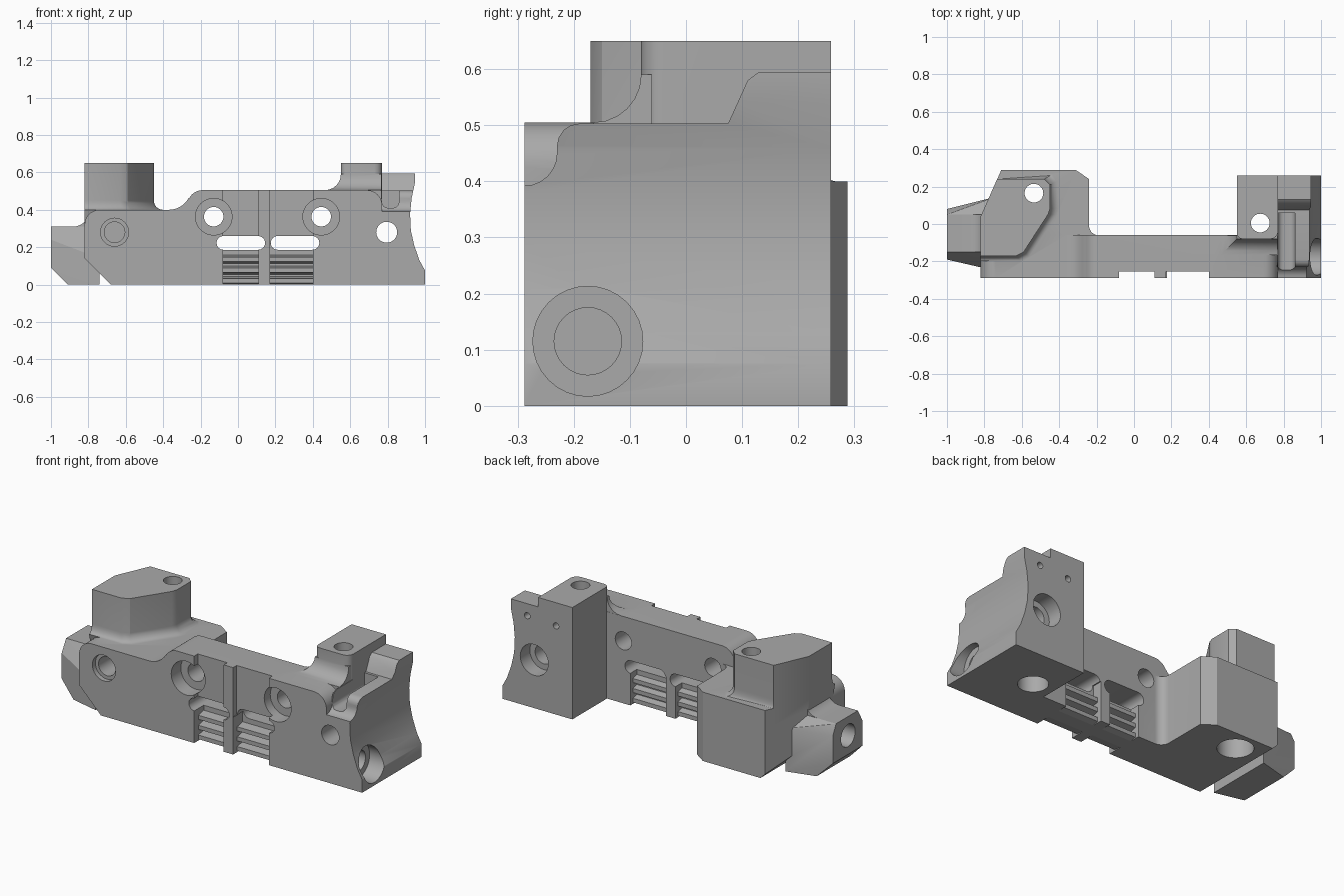
import bpy, bmesh
from math import cos, sin, radians
from mathutils import Vector

cube = bpy.data.objects.get("Cube")
if cube:
    bpy.data.objects.remove(cube, do_unlink=True)

gray = bpy.data.materials.new("matte gray")
gray.use_nodes = True
gray.diffuse_color = (0.4, 0.4, 0.4, 1)
gray.node_tree.nodes["Principled BSDF"].inputs["Base Color"].default_value = (0.4, 0.4, 0.4, 1)


def arc(cx, cy, r, a0, a1, n=8):
    return [(cx + r * cos(radians(a0 + (a1 - a0) * i / n)),
             cy + r * sin(radians(a0 + (a1 - a0) * i / n))) for i in range(n + 1)]


def place(axis, p, d):
    u, v = p
    return {"x": (d, u, v), "y": (u, d, v), "z": (u, v, d)}[axis]


def loft(name, axis, rings):
    """Skin a list of (depth, outline) rings into a closed solid."""
    bm = bmesh.new()
    loops = [[bm.verts.new(place(axis, p, d)) for p in pts] for d, pts in rings]
    n = len(loops[0])
    for a, b in zip(loops, loops[1:]):
        for i in range(n):
            bm.faces.new((a[i], a[(i + 1) % n], b[(i + 1) % n], b[i]))
    bm.faces.new(loops[0][::-1])
    bm.faces.new(loops[-1])
    bmesh.ops.recalc_face_normals(bm, faces=bm.faces)
    return finish(name, bm)


def finish(name, bm):
    mesh = bpy.data.meshes.new(name)
    bm.to_mesh(mesh)
    bm.free()
    mesh.materials.append(gray)
    ob = bpy.data.objects.new(name, mesh)
    bpy.context.collection.objects.link(ob)
    return ob


def prism(name, axis, pts, a, b):
    return loft(name, axis, [(a, pts), (b, pts)])


def box(name, x, y, z):
    return prism(name, "z", [(x[0], y[0]), (x[1], y[0]), (x[1], y[1]), (x[0], y[1])], *z)


def combine(target, tool, op):
    mod = target.modifiers.new(op, "BOOLEAN")
    mod.operation, mod.solver, mod.object = op, "EXACT", tool
    bpy.context.view_layer.objects.active = target
    bpy.ops.object.modifier_apply(modifier=mod.name)
    bpy.data.objects.remove(tool, do_unlink=True)


# Bridge with raised centre
left_end = arc(-.74, .32, .08, 90, 180) + [(-.82, .14)]
bridge = [(-.68, 0), (.77, 0)] + arc(.69, .425, .08, 0, 90) + arc(-.19, .425, .08, 90, 150) \
    + arc(-.37, .52, .12, 330, 270) + left_end
body = prism("mount_body", "y", bridge, -.288, -.06)

# Left block, trimmed at its outer end
plan = [(-.82, -.288), (-.19, -.288), (-.19, -.06)] + arc(-.19, -.01, .05, 270, 180) \
    + [(-.24, .24), (-.31, .288), (-.71, .288), (-.82, .04)]
block = prism("left_block", "z", plan, 0, .4)
combine(block, prism("block_trim", "y", [(-.68, 0), (-.1, 0), (-.1, .4)] + left_end, -.4, .4),
        "INTERSECT")
combine(body, block, "UNION")

# Left tower with flared foot
tower = [(-.82, -.17), (-.63, -.17), (-.59, -.15), (-.46, .05), (-.45, .08),
         (-.45, .21), (-.48, .24), (-.732, .24), (-.82, .04)]


def grow(s):
    return [(-.82 + (x + .82) * s, .04 + (y - .04) * s) if i < 7 else (x, y)
            for i, (x, y) in enumerate(tower)]


foot = [(.45 - .05 * sin(radians(a)), grow(1 + .13 * (1 - cos(radians(a))))) for a in range(0, 91, 15)]
combine(body, loft("left_tower", "z", [(.65, tower)] + foot + [(.3, grow(1.0))]), "UNION")

# Tapered knob at the left end
knob = bmesh.new()
for x, front, back, low, shoulder in ((-1, -.19, .08, .09, .24), (-.91, -.21, .1, 0, .2),
                                      (-.74, -.25, .145, 0, .14)):
    for y, z in ((front, low), (front, shoulder), (-.15, .31), (.05, .31), (back, .25), (back, low)):
        knob.verts.new(Vector((x, y, z)))
hull = bmesh.ops.convex_hull(knob, input=knob.verts)
bmesh.ops.delete(knob, geom=list({g for g in hull["geom_interior"] + hull["geom_unused"]
                                  if isinstance(g, bmesh.types.BMVert)}), context="VERTS")
combine(body, finish("left_knob", knob), "UNION")
combine(body, prism("knob_fillet", "y", arc(-.88, .39, .08, 270, 360) + [(-.78, .39), (-.78, .29), (-.88, .29)],
                    -.15, .05), "UNION")

# Right end block with stepped top
step = [(-.288, 0), (.258, 0), (.258, .595), (.13, .595), (.11, .58), (.075, .503)] \
    + arc(-.19, .463, .04, 90, 180, 4) + arc(-.288, .45, .058, 0, -90, 6)
combine(body, prism("right_block", "x", step, .765, 1), "UNION")

# Right post with flared foot
post = [(.55, .258), (.55, -.05)] + arc(.58, -.05, .03, 180, 270, 4) \
    + arc(.73, -.04, .04, 270, 360, 4) + [(.77, .258)]
combine(body, prism("right_post", "z", post, 0, .65), "UNION")
rings = []
for a in range(0, 91, 15):
    d = .085 * (1 - cos(radians(a)))
    rings.append((.59 - .085 * sin(radians(a)),
                  [(.55 - d, -.061), (.55 - d, -.08 - d), (.768, -.08 - d), (.768, -.061)]))
rings.append((.45, rings[-1][1]))
combine(body, loft("post_foot", "z", rings), "UNION")

# Cuts: hollow right end, groove beside the post
hollow = [(1.1, .7), (.945, .7), (.945, .54), (.928, .46), (.92, .38), (.924, .29), (.942, .21),
          (.97, .13), (1, .075), (1.1, .075)]
groove = [(.77, .7)] + arc(.8, .44, .03, 180, 270, 4) + arc(.83, .44, .03, 270, 360, 4) + [(.86, .7)]
combine(body, prism("end_hollow", "y", hollow, -.5, .5), "DIFFERENCE")
combine(body, prism("top_groove", "y", groove, -.4, .06), "DIFFERENCE")

# Cuts: front panels, ridge pockets and rounded slots on both sides of the centre rib
for x0, x1, s0, s1 in ((-.08, .11, -.115, .145), (.17, .4, .175, .435)):
    combine(body, box("panel", (x0, x1), (-.4, -.255), (.22, .6)), "DIFFERENCE")
    combine(body, box("front_pocket", (x0, x1), (-.4, -.2), (-.1, .22)), "DIFFERENCE")
    combine(body, box("back_pocket", (x0, x1), (-.12, 0), (-.1, .23)), "DIFFERENCE")
    slot = arc(s1 - .037, .223, .037, -90, 90) + arc(s0 + .037, .223, .037, 90, 270)
    combine(body, prism("slot", "y", slot, -.4, 0), "DIFFERENCE")
    # Horizontal gripping ridges
    for z in (.02, .077, .135):
        bar = [(-.25, z - .012), (-.2, z - .022), (-.12, z - .022), (-.085, z - .012),
               (-.085, z + .012), (-.12, z + .022), (-.2, z + .022), (-.25, z + .012)]
        bar = [(y, max(h, 0)) for y, h in bar]
        combine(body, prism("ridge", "x", bar, x0 - .01, x1 + .01), "UNION")

# Drilled holes: axis, centre, radius, start, end
holes = [("x", -.175, .115, .098, .9, 1.1), ("x", -.175, .115, .06, .65, 1.1),
         ("x", -.06, .2, .065, -1.1, -.85),
         ("y", -.66, .28, .075, -.4, -.26), ("y", -.66, .28, .055, -.4, -.12),
         ("y", .795, .28, .056, -.4, .4), ("y", .795, .28, .09, .17, .4),
         ("y", .84, .525, .018, .2, .4), ("y", .655, .515, .018, .2, .4),
         ("z", -.535, .165, .05, -.1, .8), ("z", -.535, .165, .095, -.1, .12),
         ("z", .675, .005, .05, -.1, .8), ("z", .675, .005, .08, -.1, .12)]
for x in (-.13, .445):
    holes += [("y", x, .363, .098, -.4, -.2), ("y", x, .363, .052, -.4, .02)]
for axis, u, v, r, a, b in holes:
    combine(body, prism("drill", axis, arc(u, v, r, 0, 348.75, 31), a, b), "DIFFERENCE")

bpy.ops.object.select_all(action="DESELECT")
body.select_set(True)
bpy.context.view_layer.objects.active = body
bpy.ops.object.shade_smooth_by_angle(angle=radians(30))
